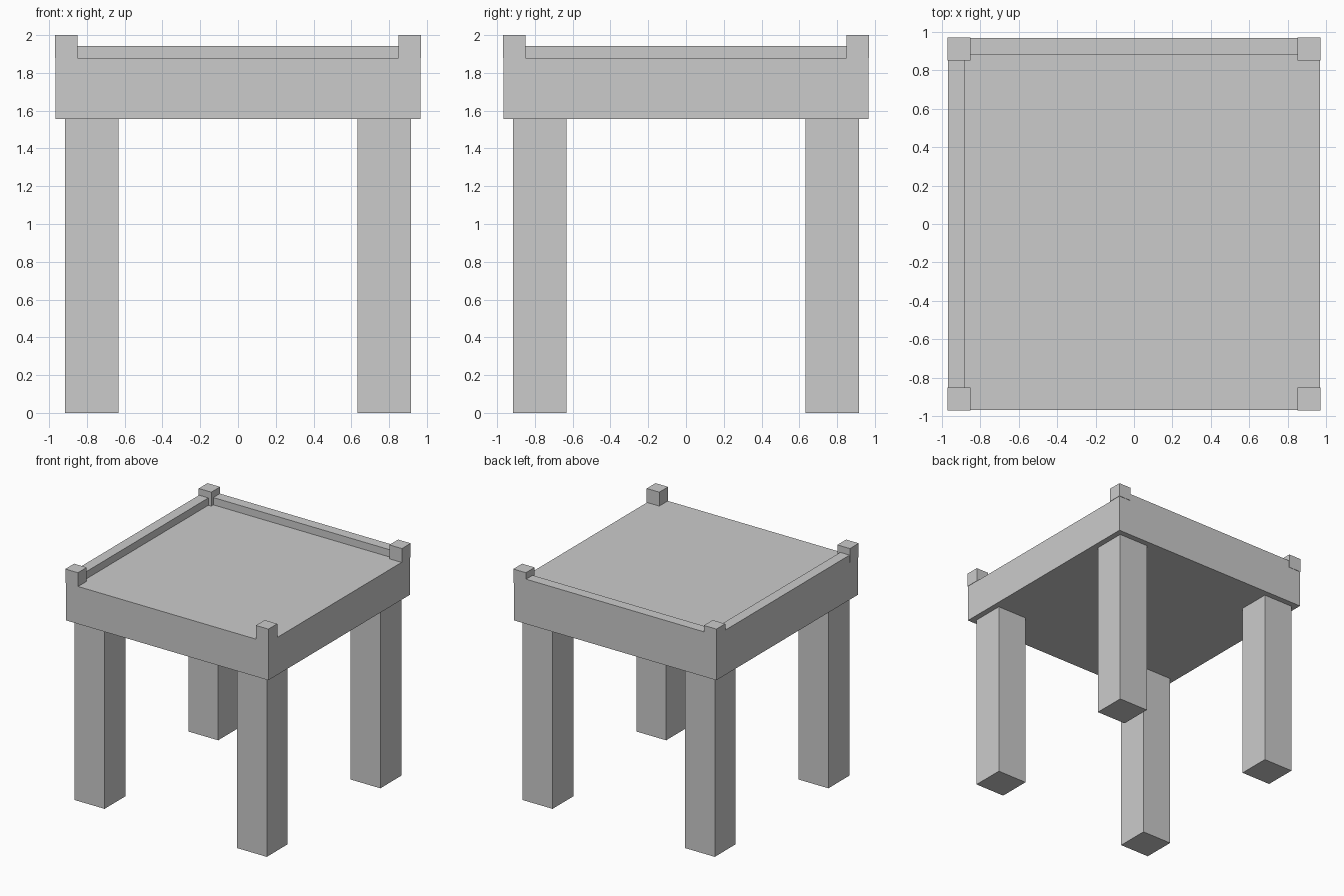
import bpy

if "Cube" in bpy.data.objects:
    bpy.data.objects.remove(bpy.data.objects["Cube"])


def box(name, x, y, z):
    """Box from (min, max) ranges on each axis."""
    bpy.ops.mesh.primitive_cube_add(
        size=1, location=[(a + b) / 2 for a, b in (x, y, z)])
    ob = bpy.context.object
    ob.name = name
    ob.scale = [b - a for a, b in (x, y, z)]
    bpy.ops.object.transform_apply(location=False, rotation=False, scale=True)
    return ob


def span(sign, inner, outer):
    return tuple(sorted((sign * inner, sign * outer)))


# Thick table top
box("table_top", (-0.967, 0.967), (-0.967, 0.967), (1.557, 1.88))

# Legs and corner posts
for sx, side in ((-1, "left"), (1, "right")):
    for sy, end in ((-1, "front"), (1, "back")):
        box(f"{end}_{side}_leg", span(sx, 0.632, 0.917),
            span(sy, 0.632, 0.917), (0, 1.557))
        box(f"{end}_{side}_post", span(sx, 0.85, 0.97),
            span(sy, 0.85, 0.97), (1.88, 2.0))

# Raised rails along the back and left edges
box("back_rail", (-0.85, 0.85), (0.878, 0.967), (1.88, 1.943))
box("left_rail", (-0.967, -0.878), (-0.85, 0.85), (1.88, 1.943))
